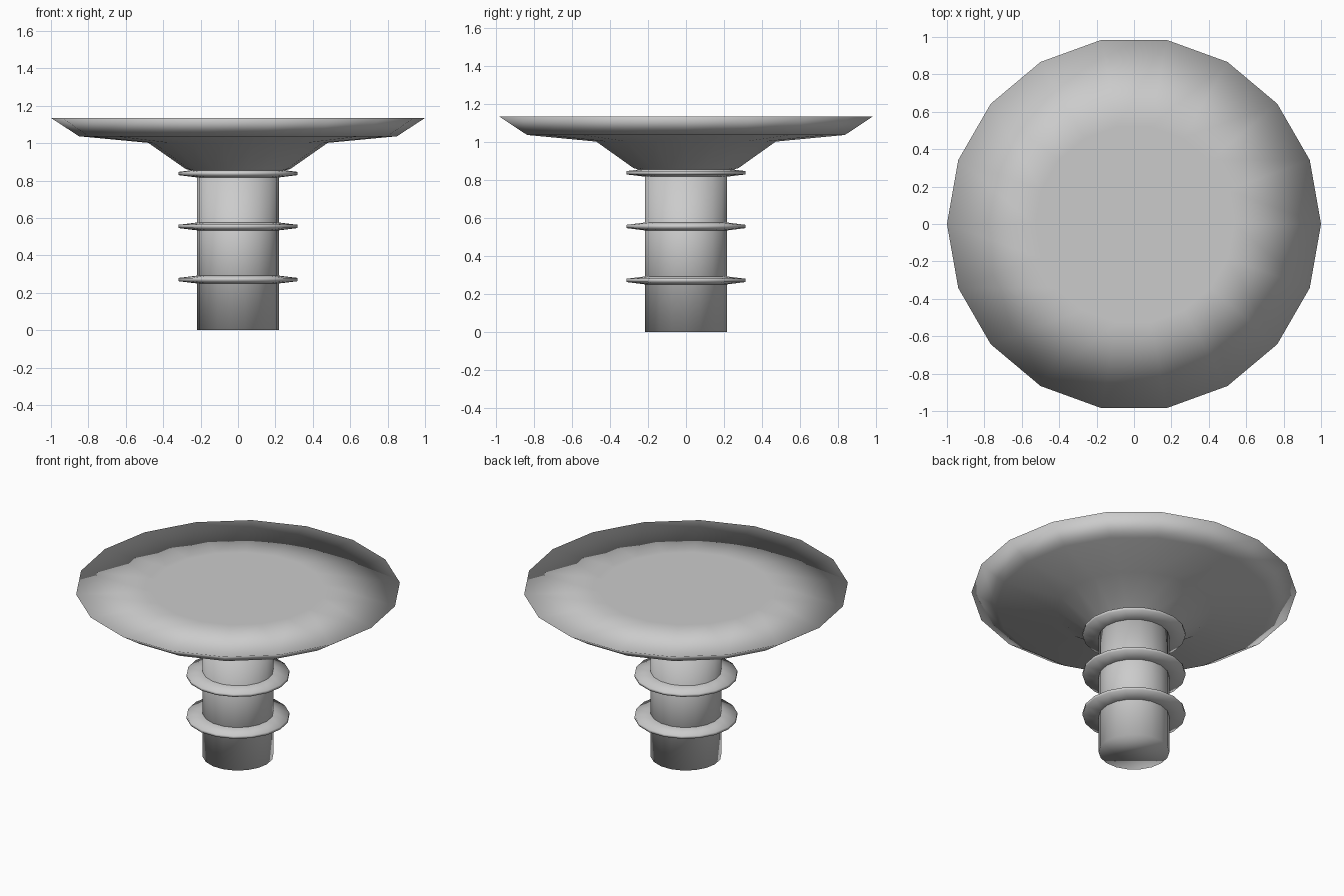
import bpy, bmesh, math

if "Cube" in bpy.data.objects:
    bpy.data.objects.remove(bpy.data.objects["Cube"])

SIDES = 18


def lathe(name, profile):
    """Revolve (radius, z) points around z, cap both ends, shade smooth."""
    bm = bmesh.new()
    rings = []
    for r, z in profile:
        rings.append([bm.verts.new((r * math.cos(2 * math.pi * i / SIDES),
                                    r * math.sin(2 * math.pi * i / SIDES), z))
                      for i in range(SIDES)])
    for a, b in zip(rings, rings[1:]):
        for i in range(SIDES):
            j = (i + 1) % SIDES
            bm.faces.new((a[i], a[j], b[j], b[i]))
    bm.faces.new(rings[0][::-1])
    bm.faces.new(rings[-1])
    bmesh.ops.recalc_face_normals(bm, faces=bm.faces)
    for f in bm.faces:
        f.smooth = True
    mesh = bpy.data.meshes.new(name)
    bm.to_mesh(mesh)
    bm.free()
    obj = bpy.data.objects.new(name, mesh)
    bpy.context.collection.objects.link(obj)
    return obj


# Pedestal column
lathe("column", [(0.218, 0.0), (0.218, 0.86)])

# Three thin tapered collars around the column
for n, z in enumerate((0.271, 0.555, 0.838)):
    lathe(f"collar_{n + 1}", [(0.21, z - 0.022), (0.317, z - 0.009),
                              (0.317, z + 0.009), (0.21, z + 0.022)])

# Flared top: sloping underside, sharp rim and flat upper face
lathe("flared_top", [(0.215, 0.845), (0.28, 0.862), (0.48, 1.002), (0.85, 1.037),
                     (1.0, 1.135), (0.53, 1.135)])
